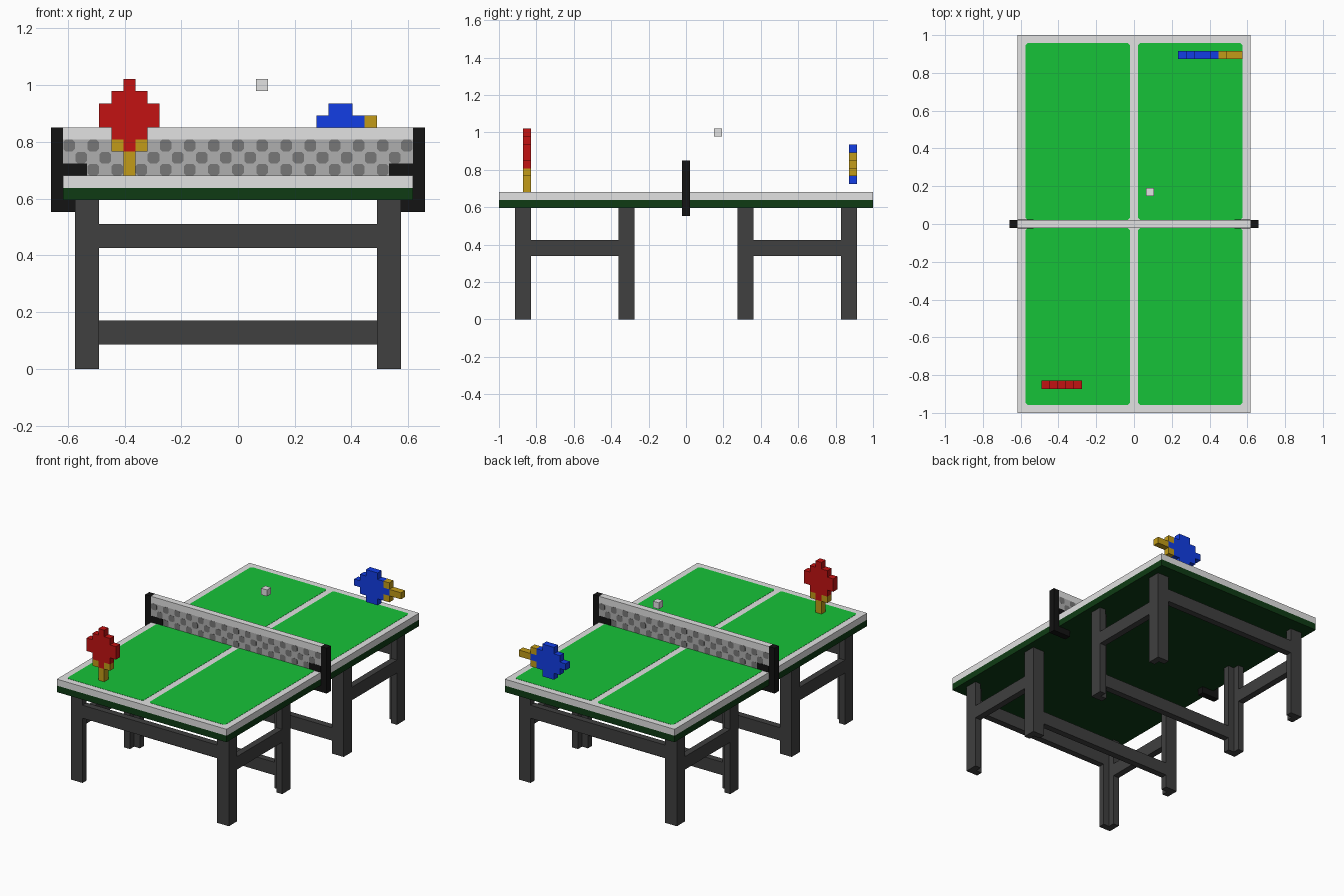
import bpy, bmesh
from mathutils import Vector

cube = bpy.data.objects.get("Cube")
if cube:
    bpy.data.objects.remove(cube, do_unlink=True)

V = 2 / 47  # one block; every coordinate below is counted in blocks


def material(name, r, g, b):
    m = bpy.data.materials.new(name)
    m.use_nodes = True
    m.diffuse_color = (r, g, b, 1)
    m.node_tree.nodes["Principled BSDF"].inputs["Base Color"].default_value = (r, g, b, 1)
    return m


white = material("white", .76, .76, .76)
green = material("table green", .008, .54, .04)
dark_green = material("dark green", .0045, .044, .007)
charcoal = material("charcoal", .05, .05, .05)
black = material("black", .0065, .0065, .0065)
net_light = material("net light grey", .43, .43, .43)
net_dark = material("net dark grey", .185, .185, .185)
red = material("red", .54, .006, .006)
blue = material("blue", .006, .047, .78)
wood = material("handle ochre", .54, .33, .009)


def finish(name, bm, mat):
    mesh = bpy.data.meshes.new(name)
    bmesh.ops.recalc_face_normals(bm, faces=bm.faces)
    bm.to_mesh(mesh)
    bm.free()
    mesh.materials.append(mat)
    ob = bpy.data.objects.new(name, mesh)
    bpy.context.collection.objects.link(ob)
    return ob


def boxes(name, mat, spans):
    """One object from boxes given as (low corner, high corner)."""
    bm = bmesh.new()
    for lo, hi in spans:
        lo, hi = Vector(lo) * V, Vector(hi) * V
        for v in bmesh.ops.create_cube(bm, size=1)["verts"]:
            v.co = Vector([(lo[i] + hi[i]) / 2 + v.co[i] * (hi[i] - lo[i]) for i in range(3)])
    return finish(name, bm, mat)


def clipped_rect(w, h, c):
    """Outline of a rectangle with clipped corners, around its centre."""
    return [(w, h - c), (w - c, h), (c - w, h), (-w, h - c),
            (-w, c - h), (c - w, -h), (w - c, -h), (w, c - h)]


def plate(bm, outline, place, depth):
    """Thin prism; place(u, v) gives the base point and depth the offset."""
    base = [bm.verts.new(Vector(place(u, v)) * V) for u, v in outline]
    face = bm.faces.new(base)
    top = bmesh.ops.extrude_face_region(bm, geom=[face])["geom"]
    bmesh.ops.translate(bm, vec=Vector(depth) * V,
                        verts=[g for g in top if isinstance(g, bmesh.types.BMVert)])


def mirrored(lo, hi, sx, sy):
    """Reflect a span by the signs sx, sy."""
    a = (lo[0] * sx, lo[1] * sy, lo[2])
    b = (hi[0] * sx, hi[1] * sy, hi[2])
    return tuple(map(min, a, b)), tuple(map(max, a, b))


# Table top: dark underside, white slab and four green courts
boxes("table_underside", dark_green, [((-14.5, -23.5, 14), (14.5, 23.5, 15))])
boxes("table_slab", white, [((-14.5, -23.5, 15), (14.5, 23.5, 16))])
bm = bmesh.new()
for sx in (-1, 1):
    for sy in (-1, 1):
        plate(bm, clipped_rect(6.5, 11, .25),
              lambda u, v: (sx * 7 + u, sy * 11.5 + v, 15.97), (0, 0, .06))
finish("green_courts", bm, green)

# Two frames of L-section legs with braces
for sy, end in ((-1, "front"), (1, "back")):
    for sx, side in ((-1, "right"), (1, "left")):
        boxes(f"{end}_{side}_outer_leg", charcoal, [
            mirrored((12.5, 19.5, 0), (13.5, 21.5, 14), sx, sy),
            mirrored((11.5, 20.5, 0), (12.5, 21.5, 14), sx, sy)])
        boxes(f"{end}_{side}_inner_leg", charcoal, [
            mirrored((12.5, 6.5, 0), (13.5, 8.5, 14), sx, sy),
            mirrored((11.5, 6.5, 0), (12.5, 7.5, 14), sx, sy)])
        boxes(f"{end}_{side}_side_brace", charcoal,
              [mirrored((12.5, 8.5, 8), (13.5, 19.5, 10), sx, sy)])
    boxes(f"{end}_upper_crossbar", charcoal,
          [mirrored((-11.5, 20.5, 10), (11.5, 21.5, 12), 1, sy)])
    boxes(f"{end}_lower_crossbar", charcoal,
          [mirrored((-11.5, 6.5, 2), (11.5, 7.5, 4), 1, sy)])

# Net: tape, mesh and a checker of dark patches on both faces
boxes("net_tape", white, [((-14.5, -.5, 19), (14.5, .5, 20))])
boxes("net_mesh", net_light, [((-14.5, -.5, 16), (14.5, .5, 19))])
bm = bmesh.new()
for row in range(3):
    for col in range(-14, 15):
        if (row + col) % 2 == 0 and not (row == 0 and abs(col) > 12):
            for sy in (-1, 1):
                plate(bm, clipped_rect(.48, .48, .2),
                      lambda u, v: (col + u, sy * .48, row + 16.5 + v), (0, sy * .04, 0))
finish("net_patches", bm, net_dark)

# Net posts with clamps above and below the table
for sx, side in ((-1, "right"), (1, "left")):
    boxes(f"{side}_net_post", black, [
        mirrored((14.5, -.5, 13), (15.5, .5, 20), sx, 1),
        mirrored((12.5, -.53, 16), (14.5, .53, 17), sx, 1),
        mirrored((12.5, -.5, 13), (14.5, .5, 14), sx, 1)])


# Bats: rows run from blade tip to handle end
def bat(name, mat, place):
    def cell_span(row, lo, hi):
        cells = [place(row, lo), place(row, hi)]
        low, high = tuple(map(min, *cells)), tuple(map(max, *cells))
        return tuple(c - .5 for c in low), tuple(c + .5 for c in high)

    blade = [cell_span(r, -h, h) for r, h in enumerate((0, 1, 2, 2, 1, 0))]
    boxes(name + "_blade", mat, blade)
    boxes(name + "_handle", wood, [cell_span(5, -1, -1), cell_span(5, 1, 1),
                                   cell_span(6, 0, 0), cell_span(7, 0, 0)])


bat("red_bat", red, lambda r, k: (-9 + k, -20, 23.5 - r))
bat("blue_bat", blue, lambda r, k: (6 + r, 21, 19.5 + k))

# Ball
boxes("ball", white, [((1.5, 3.5, 23), (2.5, 4.5, 24))])
